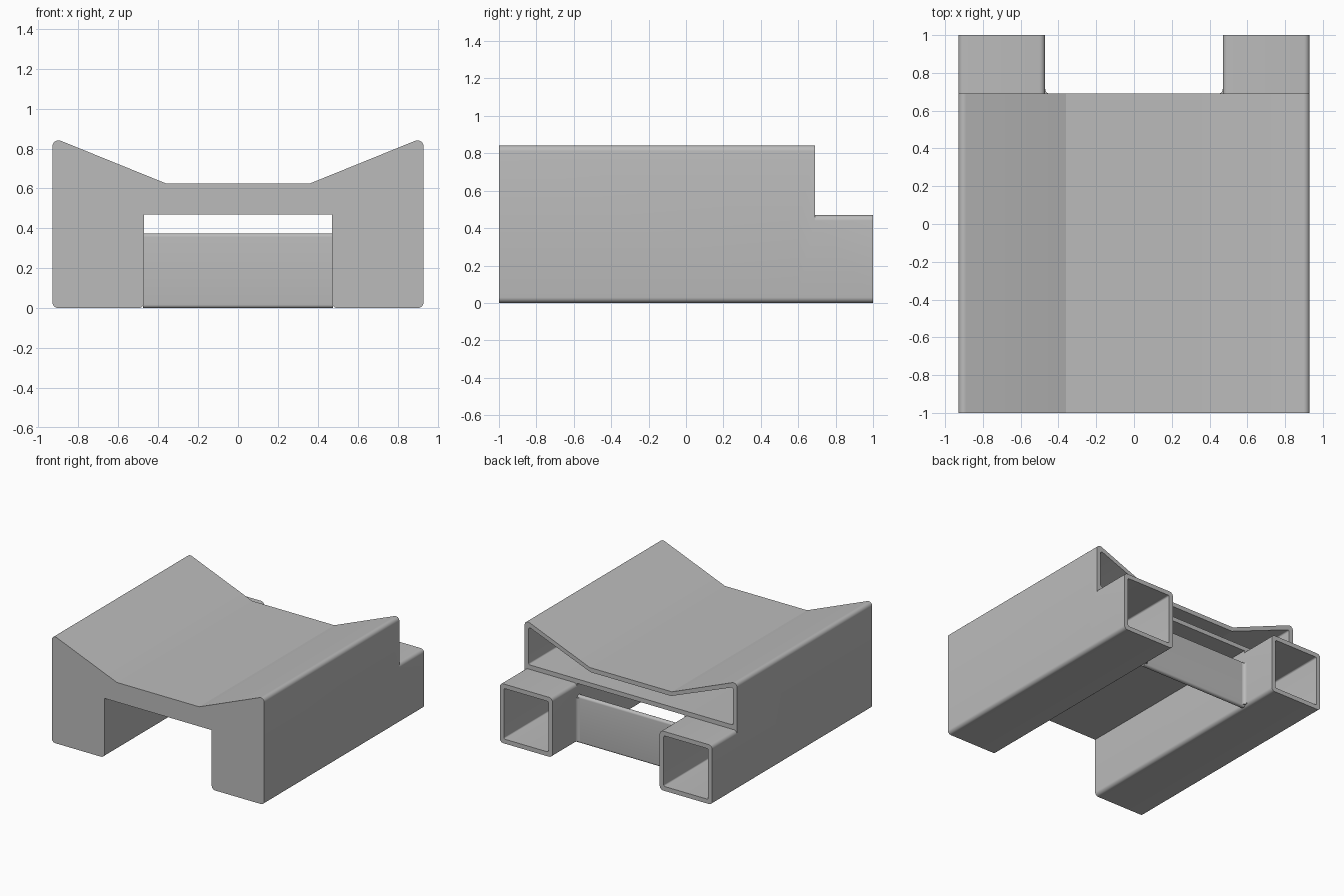
import bpy, bmesh, math
from mathutils import Vector

if "Cube" in bpy.data.objects:
    bpy.data.objects.remove(bpy.data.objects["Cube"])

WALL, R = 0.035, 0.03
grey = bpy.data.materials.new("plain grey")
grey.diffuse_color = (0.5, 0.5, 0.5, 1)
grey.use_nodes = True
grey.node_tree.nodes["Principled BSDF"].inputs["Base Color"].default_value = grey.diffuse_color


def rounded(points, steps=6):
    """Turn (u, v, radius) corners into a filleted outline."""
    out, n = [], len(points)
    for i, (u, v, r) in enumerate(points):
        p = Vector((u, v))
        if r == 0:
            out.append(p)
            continue
        a = (Vector(points[i - 1][:2]) - p).normalized()
        b = (Vector(points[(i + 1) % n][:2]) - p).normalized()
        half = a.angle(b) / 2
        centre = p + (a + b).normalized() * r / math.sin(half)
        start = p + a * r / math.tan(half) - centre
        end = p + b * r / math.tan(half) - centre
        sweep = start.angle_signed(end)
        for k in range(steps + 1):
            t = -sweep * k / steps
            c, s = math.cos(t), math.sin(t)
            out.append(centre + Vector((start.x * c - start.y * s, start.x * s + start.y * c)))
    return out


def prism(name, outline, lo, hi, axis):
    """Extrude a flat outline along one axis."""
    place = {"x": lambda u, v, d: (d, u, v),
             "y": lambda u, v, d: (u, d, v),
             "z": lambda u, v, d: (u, v, d)}[axis]
    bm = bmesh.new()
    rings = [[bm.verts.new(place(p.x, p.y, d)) for p in outline] for d in (lo, hi)]
    n = len(outline)
    for ring in rings:
        bm.faces.new(ring)
    for i in range(n):
        j = (i + 1) % n
        bm.faces.new((rings[0][i], rings[0][j], rings[1][j], rings[1][i]))
    bmesh.ops.recalc_face_normals(bm, faces=bm.faces)
    mesh = bpy.data.meshes.new(name)
    bm.to_mesh(mesh)
    bm.free()
    mesh.materials.append(grey)
    obj = bpy.data.objects.new(name, mesh)
    bpy.context.collection.objects.link(obj)
    return obj


def combine(target, tool, operation):
    """Apply a boolean and discard the tool."""
    mod = target.modifiers.new("combine", "BOOLEAN")
    mod.operation, mod.object, mod.solver = operation, tool, "EXACT"
    bpy.context.view_layer.objects.active = target
    bpy.ops.object.modifier_apply(modifier=mod.name)
    bpy.data.objects.remove(tool)


def box(x0, x1, z0, z1, r):
    return rounded([(x0, z0, r), (x1, z0, r), (x1, z1, r), (x0, z1, r)])


# Main body: dished top standing on two broad legs
half = [(0.47, 0.47, 0), (0.47, 0, R), (0.93, 0, R), (0.93, 0.856, R), (0.36, 0.625, 0)]
profile = half + [(-x, z, r) for x, z, r in reversed(half)]
body = prism("body", rounded(profile), -1, 0.69, "y")

# Rear leg extensions
for s in (-1, 1):
    x0, x1 = sorted((s * 0.47, s * 0.93))
    combine(body, prism("leg_tail", box(x0, x1, 0, 0.47, R), 0.6, 1, "y"), "UNION")

# Hollow legs, open at the back
for s in (-1, 1):
    x0, x1 = sorted((s * (0.47 + WALL), s * (0.93 - WALL)))
    combine(body, prism("leg_cavity", box(x0, x1, WALL, 0.47 - WALL, 0.012),
                        -1 + WALL, 1.1, "y"), "DIFFERENCE")

# Hollow upper chamber, open at the back
ch = [(0.93 - WALL, 0.47 + WALL, 0.012), (0.93 - WALL, 0.804, 0.012), (0.353, 0.625 - WALL, 0)]
chamber = ch + [(-x, z, r) for x, z, r in reversed(ch)]
combine(body, prism("chamber_cavity", rounded(chamber), -1 + WALL, 0.8, "y"), "DIFFERENCE")

# Thin cross plate joining the legs at the back
bar = prism("cross_plate", box(0.65, 0.69, 0, 0.375, 0.018), -0.475, 0.475, "x")

# Small fillets where the plate meets the legs
fillets = []
for s in (-1, 1):
    arc = [Vector((s * 0.475, 0.68)), Vector((s * 0.445, 0.68))]
    for k in range(7):
        t = k / 6 * math.pi / 2
        arc.append(Vector((s * (0.445 + 0.025 * math.sin(t)), 0.715 - 0.025 * math.cos(t))))
    arc.append(Vector((s * 0.475, 0.715)))
    fillets.append(prism("plate_fillet", arc, 0.015, 0.36, "z"))

# Smooth the rounded edges and keep the corners sharp
bpy.ops.object.select_all(action="DESELECT")
for obj in [body, bar] + fillets:
    obj.select_set(True)
bpy.context.view_layer.objects.active = body
bpy.ops.object.shade_smooth_by_angle(angle=math.radians(20))
